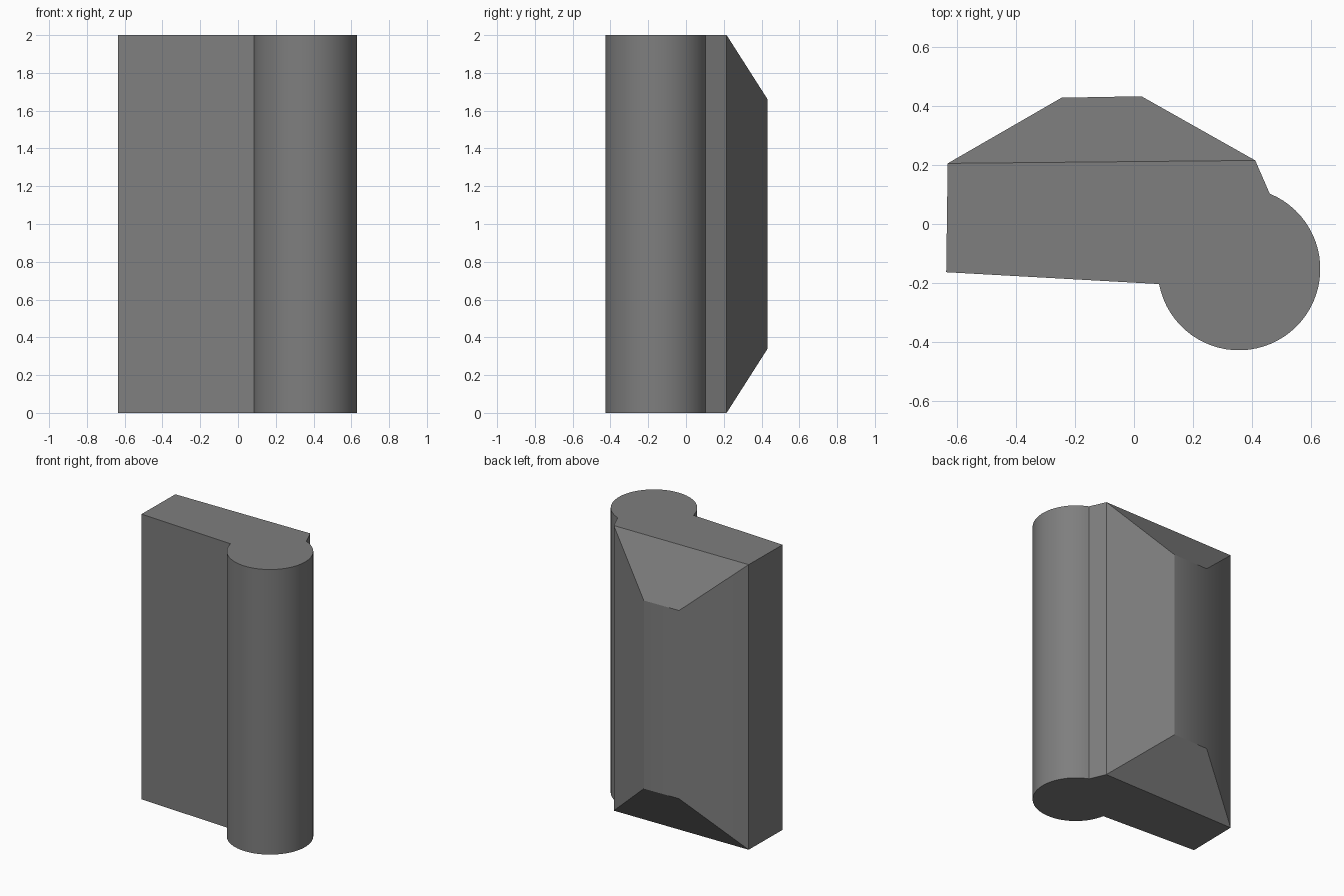
import bpy, bmesh, math

if "Cube" in bpy.data.objects:
    bpy.data.objects.remove(bpy.data.objects["Cube"])

HEIGHT, INSET = 2.0, 0.34
CX, CY, R, SEGMENTS = 0.355, -0.152, 0.275, 44

# Plan outline, counter-clockwise: flat left end, round column, sloping back
a0 = math.atan2(-0.203 - CY, 0.085 - CX)
a1 = math.atan2(0.105 - CY, 0.46 - CX)
outline = [(-0.63, 0.205), (-0.635, -0.163)]
for i in range(SEGMENTS + 1):
    a = a0 + (a1 - a0) * i / SEGMENTS
    outline.append((CX + R * math.cos(a), CY + R * math.sin(a)))
outline += [(0.41, 0.215), (0.025, 0.432), (-0.245, 0.427)]
n = len(outline)


def ring(bm, z, back_z):
    """One outline loop; the two back corners sit at their own height."""
    return [bm.verts.new((x, y, back_z if i >= n - 2 else z))
            for i, (x, y) in enumerate(outline)]


bm = bmesh.new()
low = ring(bm, 0, INSET)
high = ring(bm, HEIGHT, HEIGHT - INSET)

# Upright walls
for i in range(n):
    j = (i + 1) % n
    bm.faces.new((low[i], low[j], high[j], high[i]))

# Flat ends and the bevelled faces behind them
for loop in (low, high):
    bm.faces.new(loop[:n - 2])
    bm.faces.new((loop[n - 3], loop[n - 2], loop[n - 1], loop[0]))
bmesh.ops.recalc_face_normals(bm, faces=bm.faces[:])

mesh = bpy.data.meshes.new("block_with_column")
bm.to_mesh(mesh)
bm.free()
block = bpy.data.objects.new("block_with_column", mesh)
bpy.context.collection.objects.link(block)

grey = bpy.data.materials.new("mid_grey")
grey.diffuse_color = (0.21, 0.21, 0.21, 1)
grey.use_nodes = True
grey.node_tree.nodes["Principled BSDF"].inputs["Base Color"].default_value = grey.diffuse_color
mesh.materials.append(grey)

# Smooth column, crisp corners
bpy.context.view_layer.objects.active = block
block.select_set(True)
bpy.ops.object.shade_smooth_by_angle(angle=math.radians(30))
